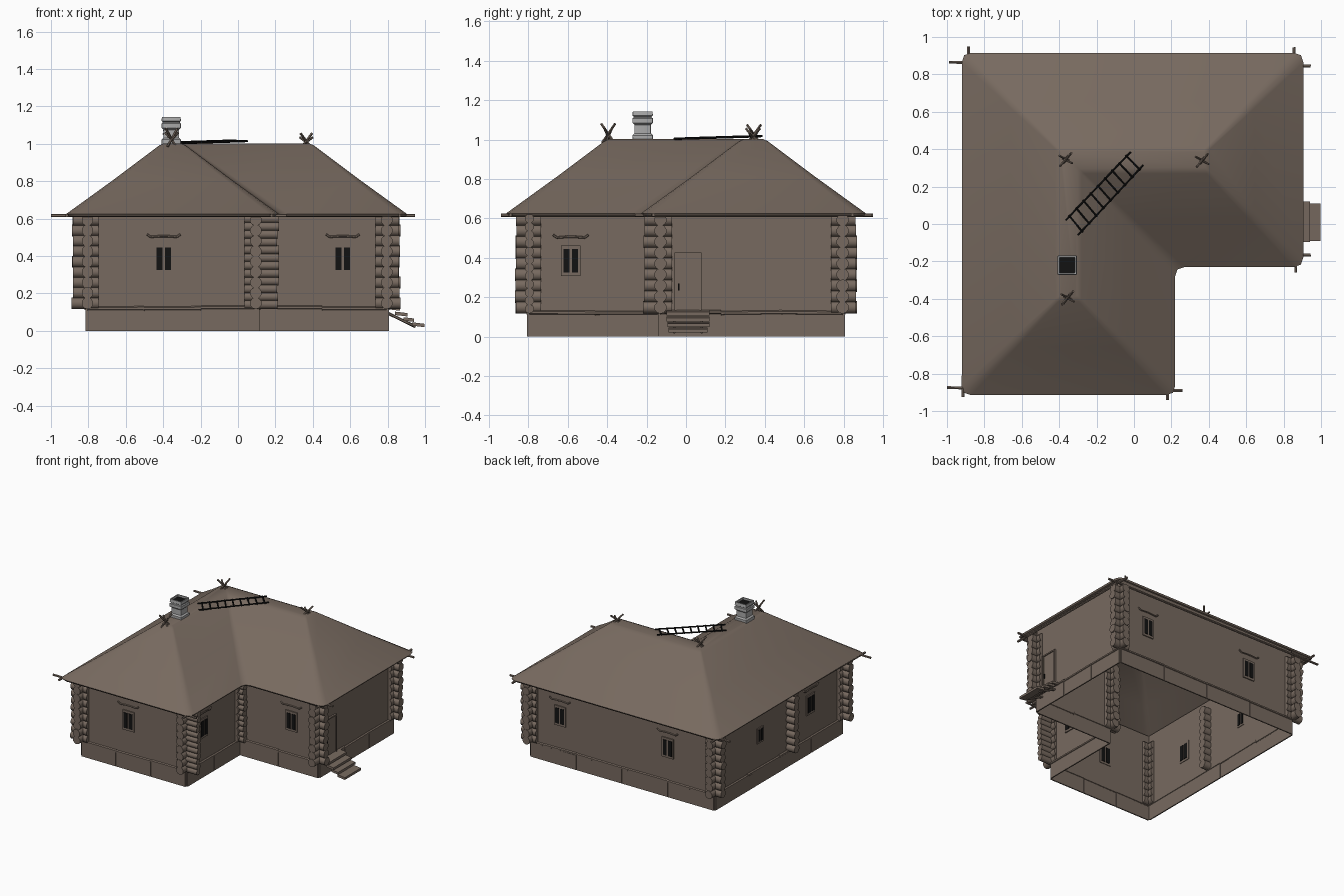
import bpy, bmesh, math, random
from mathutils import Vector

if "Cube" in bpy.data.objects:
    bpy.data.objects.remove(bpy.data.objects["Cube"])

random.seed(4)


def material(name, rgb):
    m = bpy.data.materials.new(name)
    m.diffuse_color = (*rgb, 1)
    m.use_nodes = True
    m.node_tree.nodes["Principled BSDF"].inputs["Base Color"].default_value = m.diffuse_color
    return m


WOOD = material("weathered_brown", (0.185, 0.143, 0.115))
BLACK = material("black", (0.006, 0.006, 0.006))
GREY = material("chimney_grey", (0.40, 0.40, 0.40))


def finish(name, bm, mat, smooth=None):
    me = bpy.data.meshes.new(name)
    bm.to_mesh(me)
    bm.free()
    me.materials.append(mat)
    ob = bpy.data.objects.new(name, me)
    bpy.context.collection.objects.link(ob)
    if smooth:
        bpy.context.view_layer.objects.active = ob
        ob.select_set(True)
        bpy.ops.object.shade_smooth_by_angle(angle=math.radians(smooth))
        ob.select_set(False)
    return ob


def add_box(bm, lo, hi):
    v = bmesh.ops.create_cube(bm, size=1)["verts"]
    for p in v:
        p.co = Vector([lo[k] + (p.co[k] + 0.5) * (hi[k] - lo[k]) for k in range(3)])
    return v


def add_rod(bm, a, b, r, seg=8):
    a, b = Vector(a), Vector(b)
    d = b - a
    v = bmesh.ops.create_cone(bm, cap_ends=True, segments=seg, radius1=r, radius2=r, depth=d.length)["verts"]
    q = d.to_track_quat("Z", "Y")
    for p in v:
        p.co = q @ p.co + (a + b) / 2


def ell(W, E, e, S, N, i, d=0):
    """L-shaped outline, counter-clockwise, moved inwards by d."""
    return [Vector(p) for p in ((W + d, S + d), (e - d, S + d), (e - d, i + d),
                                (E - d, i + d), (E - d, N - d), (W + d, N - d))]


def rounded(pts, c):
    out = []
    for k, p in enumerate(pts):
        a = p + (pts[k - 1] - p).normalized() * c
        b = p + (pts[(k + 1) % len(pts)] - p).normalized() * c
        out += [a, (a + b) / 4 + p / 2, b]
    return out


def loft(bm, rings, cap_top=False):
    vs = [[bm.verts.new((p.x, p.y, z)) for p in pts] for pts, z in rings]
    n = len(vs[0])
    for lo, hi in zip(vs, vs[1:]):
        for k in range(n):
            bm.faces.new((lo[k], lo[(k + 1) % n], hi[(k + 1) % n], hi[k]))
    if cap_top:
        bm.faces.new(vs[-1])


ROOF = (-0.92, 0.905, 0.22, -0.915, 0.915, -0.23)
WALL = (-0.805, 0.795, 0.105, -0.795, 0.795, -0.13)
W, E, MX, S, N, MY = WALL

# Hipped thatch roof: thin lip at the eaves, slopes, narrow ridge strip
bm = bmesh.new()
loft(bm, [(rounded(ell(*ROOF, d), c), z) for d, z, c in
          ((0.008, 0.612, 0.05), (0, 0.624, 0.05), (0.26, 0.812, 0.035),
           (0.50, 0.992, 0.015), (0.525, 1.003, 0.01))], True)
finish("roof", bm, WOOD, 50)

# Open shells for the walls and the foundation
bm = bmesh.new()
loft(bm, [(ell(*WALL), 0.11), (ell(*WALL), 0.69)])
finish("walls", bm, WOOD)
bm = bmesh.new()
loft(bm, [(ell(*WALL, -0.004), 0), (ell(*WALL, -0.004), 0.12), (ell(*WALL, 0.002), 0.12)])
finish("foundation", bm, WOOD)

# Foundation boards with narrow gaps, and an uneven sill log above them
boards, sill = bmesh.new(), bmesh.new()
corners = ell(*WALL)
for k, p in enumerate(corners):
    q = corners[(k + 1) % 6]
    t = (q - p).normalized()
    nrm = Vector((t.y, -t.x))
    L = (q - p).length
    n = max(2, round(L / 0.36))
    for j in range(n):
        a = p + t * (L * j / n + 0.002) + nrm * 0.002
        b = p + t * (L * (j + 1) / n - 0.002) + nrm * 0.011
        top = 0.115 + random.uniform(-0.003, 0.003)
        add_box(boards, (min(a.x, b.x), min(a.y, b.y), 0), (max(a.x, b.x), max(a.y, b.y), top))
        add_rod(sill, (*(p + t * L * j / n + nrm * 0.006), 0.122 + random.uniform(-0.004, 0.004)),
                (*(p + t * L * (j + 1) / n + nrm * 0.006), 0.122 + random.uniform(-0.004, 0.004)), 0.011, 6)
finish("foundation_boards", boards, WOOD)
finish("sill_logs", sill, WOOD)


# Stacked log ends crossing at every corner
def log_stack(bm, x, y, dx, dy, length, n=9):
    step = 0.5 / n
    for j in range(n):
        z = 0.12 + step * (j + 0.5)
        ln = length + random.uniform(-0.006, 0.004)
        add_rod(bm, (x - dx * 0.06, y - dy * 0.06, z), (x + dx * ln, y + dy * ln, z), step * 0.57, 10)


bm = bmesh.new()
for x, y, dx, dy, ln, n in (
        (W, S, -1, 0, .08, 9), (W, S, 0, -1, .07, 9), (MX - .01, S, 1, 0, .12, 12), (MX - .01, S, 0, -1, .07, 9),
        (E, MY, 1, 0, .07, 9), (E, MY, 0, -1, .085, 9), (E, N, 1, 0, .07, 9), (E, N, 0, 1, .07, 9),
        (W, N, -1, 0, .08, 9), (W, N, 0, 1, .07, 9), (W, MY, -1, 0, .07, 9),
        (MX, MY - .025, 1, 0, .065, 12), (MX, MY, -1, 0, .06, 9), (MX, MY, 0, 1, .06, 9)):
    log_stack(bm, x, y, dx, dy, ln, n)
finish("corner_logs", bm, WOOD, 40)


# Windows: frame, two dark panes and a carved header board
def window(name, x, y, nx, ny, w=0.10, h=0.155, zc=0.385, header=True):
    tx, ty = -ny, nx

    def block(bm, u0, u1, z0, z1, d0, d1):
        a = (x + tx * u0 + nx * d0, y + ty * u0 + ny * d0)
        b = (x + tx * u1 + nx * d1, y + ty * u1 + ny * d1)
        add_box(bm, (min(a[0], b[0]), min(a[1], b[1]), z0), (max(a[0], b[0]), max(a[1], b[1]), z1))

    bm = bmesh.new()
    block(bm, -w / 2, w / 2, zc - h / 2, zc + h / 2, -0.004, 0.008)
    if header:
        zh = zc + h / 2 + 0.042
        o = 0.008
        path = [(-.09, .012), (-.07, -.002), (-.02, .002), (.02, .002), (.07, -.002), (.09, .012)]
        for (u0, a), (u1, b) in zip(path, path[1:]):
            add_rod(bm, (x + tx * u0 + nx * o, y + ty * u0 + ny * o, zh + a),
                    (x + tx * u1 + nx * o, y + ty * u1 + ny * o, zh + b), 0.006, 6)
    finish(name + "_frame", bm, WOOD)
    bm = bmesh.new()
    for s in (-1, 1):
        block(bm, s * w * 0.06, s * w * 0.38, zc - h * 0.39, zc + h * 0.39, 0.006, 0.011)
        block(bm, s * w * 0.06, s * w * 0.38, zc - h * 0.39, zc + h * 0.39, -0.008, -0.003)
    finish(name + "_panes", bm, BLACK)


window("front_left_window", -0.397, S, 0, -1)
window("front_right_window", 0.56, MY, 0, -1)
window("wing_right_window", MX, -0.585, 1, 0)
window("back_left_window", -0.40, N, 0, 1)
window("back_right_window", 0.54, N, 0, 1)
window("left_front_window", W, -0.40, -1, 0)
window("left_small_window", W, 0.23, -1, 0, 0.075, 0.12, 0.38, False)

# Door with raised frame and handle
bm = bmesh.new()
add_box(bm, (E - .004, -.05, .125), (E + .007, .07, .42))
for lo, hi in (((-.058, .125), (-.048, .425)), ((.068, .125), (.078, .425)), ((-.058, .418), (.078, .428))):
    add_box(bm, (E - .004, lo[0], lo[1]), (E + .014, hi[0], hi[1]))
finish("door", bm, WOOD)
bm = bmesh.new()
add_box(bm, (E + .006, -.041, .235), (E + .016, -.034, .27))
finish("door_handle", bm, BLACK)

# Porch steps: slightly crooked treads on two stringers
bm = bmesh.new()
for x0, x1, y0, y1, z in ((.79, .865, -.10, .12, .117), (.84, .905, -.10, .12, .085),
                          (.885, .94, -.095, .12, .055), (.93, .996, -.09, .11, .028)):
    for v in add_box(bm, (x0, y0, z), (x1, y1, z + .018)):
        v.co.z -= (v.co.x - x0) * 0.12
for y in (-.06, .08):
    add_rod(bm, (.79, y, .10), (.95, y, .022), .008, 6)
finish("porch_steps", bm, WOOD)

# Poles under the eaves with ends sticking out past the corners
bm = bmesh.new()
z = 0.617
for a, b in (((-1.0, -.875), (.26, -.89)), ((.18, -.94), (.185, -.20)), ((.19, -.19), (.945, -.165)),
             ((.865, -.26), (.855, .945)), ((.945, .845), (-.99, .865)), ((-.885, .95), (-.915, -.925))):
    add_rod(bm, (*a, z), (*b, z), 0.009, 6)
finish("eave_poles", bm, WOOD)

# Crossed sticks on the ridge ends
bm = bmesh.new()
for x, y, h in ((-.355, -.395, 1.08), (-.365, .345, 1.075), (.365, .34, 1.055)):
    for s in (-1, 1):
        add_rod(bm, (x - s * .022, y - s * .03, .985), (x + s * .03, y + s * .035, h), .007, 6)
        add_rod(bm, (x + s * .025, y - s * .01, .99), (x - s * .035, y + s * .02, h - .02), .006, 6)
finish("ridge_sticks", bm, WOOD)

# Old ladder lying across the roof valley
bm = bmesh.new()
a0, a1 = Vector((-.365, .02, 1.007)), Vector((-.018, .385, 1.018))
b0, b1 = Vector((-.30, -.06, 1.004)), Vector((.05, .315, 1.015))
add_rod(bm, a0, a1, .006, 6)
add_rod(bm, b0, b1, .006, 6)
for j in range(9):
    t = 0.06 + j * 0.11
    p, q = a0.lerp(a1, t), b0.lerp(b1, t)
    add_rod(bm, p + (p - q) * 0.08, q + (q - p) * 0.08, .006, 6)
finish("roof_ladder", bm, BLACK)

# Square stone chimney with stepped profile and dark flue
bm = bmesh.new()
cx, cy = -0.357, -0.22


def square(r):
    return rounded([Vector((cx + i * r, cy + j * r)) for i, j in ((-1, -1), (1, -1), (1, 1), (-1, 1))], 0.006)


loft(bm, [(square(r), z) for r, z in (
    (.05, .92), (.052, 1.022), (.042, 1.032), (.042, 1.075), (.052, 1.085), (.052, 1.108),
    (.046, 1.112), (.046, 1.118), (.052, 1.122), (.050, 1.143), (.042, 1.143), (.042, 1.12))])
finish("chimney", bm, GREY, 30)
bm = bmesh.new()
add_box(bm, (cx - .042, cy - .042, 1.12), (cx + .042, cy + .042, 1.128))
finish("chimney_flue", bm, BLACK)
